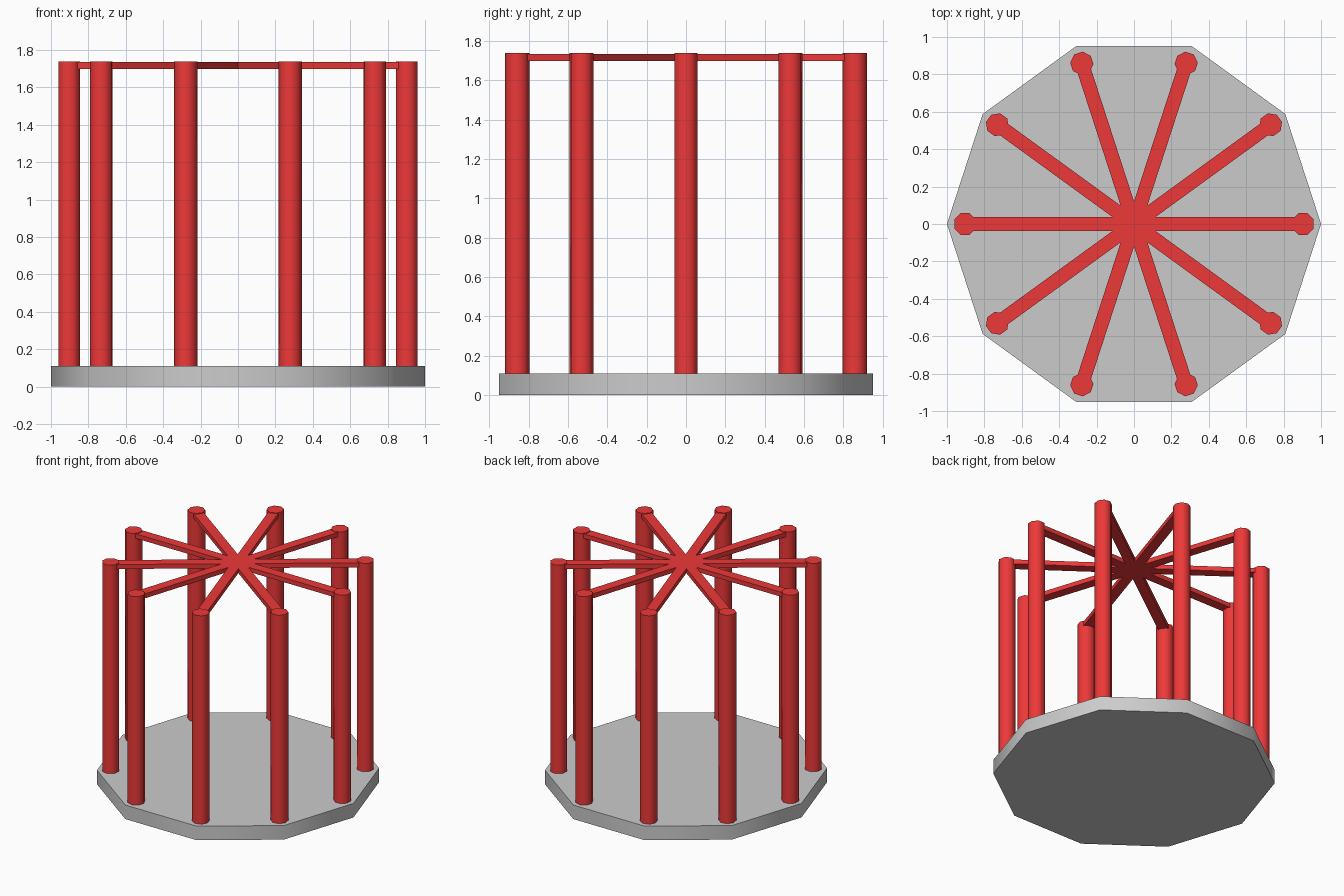
import bpy, bmesh
from math import cos, sin, pi, radians

if "Cube" in bpy.data.objects:
    bpy.data.objects.remove(bpy.data.objects["Cube"])

N = 10                       # posts and platform sides
STEP = 2 * pi / N
POST_R, RING = 0.0625, 0.903
DECK_TOP, TOP = 0.11, 1.74

red = bpy.data.materials.new("red_paint")
red.diffuse_color = (0.85, 0.04, 0.04, 1)
red.use_nodes = True
red.node_tree.nodes["Principled BSDF"].inputs["Base Color"].default_value = red.diffuse_color


def prism(name, outline, z0, z1, mat=None, smooth=None):
    """Extrude a closed xy outline from z0 to z1."""
    bm = bmesh.new()
    face = bm.faces.new([bm.verts.new((x, y, z0)) for x, y in outline])
    top = bmesh.ops.extrude_face_region(bm, geom=[face], use_keep_orig=True)
    for v in top["geom"]:
        if isinstance(v, bmesh.types.BMVert):
            v.co.z = z1
    bmesh.ops.recalc_face_normals(bm, faces=bm.faces)
    mesh = bpy.data.meshes.new(name)
    bm.to_mesh(mesh)
    bm.free()
    obj = bpy.data.objects.new(name, mesh)
    bpy.context.collection.objects.link(obj)
    if mat:
        mesh.materials.append(mat)
    if smooth:
        bpy.ops.object.select_all(action='DESELECT')
        obj.select_set(True)
        bpy.context.view_layer.objects.active = obj
        bpy.ops.object.shade_smooth_by_angle(angle=radians(smooth))
    return obj


def ring(n, r, start=0.0, cx=0.0, cy=0.0):
    return [(cx + r * cos(start + 2 * pi * i / n),
             cy + r * sin(start + 2 * pi * i / n)) for i in range(n)]


# Ten-sided platform
prism("platform", ring(N, 1.0), 0, DECK_TOP, smooth=50)

# Upright posts around the rim
for i in range(N):
    a = i * STEP
    prism(f"post_{i + 1}",
          ring(8, POST_R, a + pi / 8, RING * cos(a), RING * sin(a)),
          DECK_TOP - 0.01, TOP, red, smooth=50)

# Star of flat spokes joining the post tops
half, reach = 0.0375, 0.88
inner = half / sin(STEP / 2)
star = []
for i in range(N):
    a = i * STEP
    c, s = cos(a), sin(a)
    star += [(reach * c + half * s, reach * s - half * c),
             (reach * c - half * s, reach * s + half * c),
             (inner * cos(a + STEP / 2), inner * sin(a + STEP / 2))]
prism("top_spokes", star, 1.70, 1.735, red)
